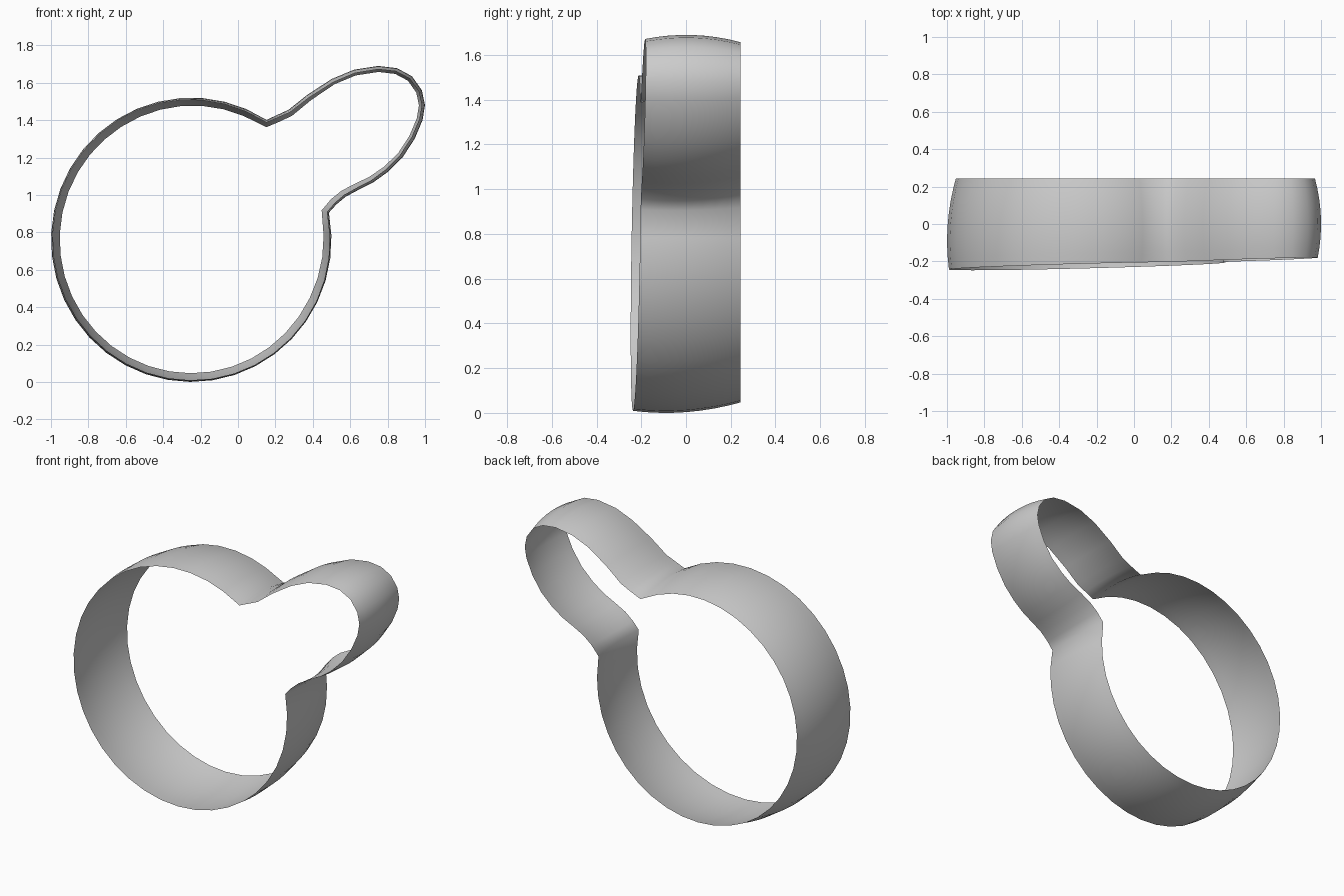
import bpy, bmesh, math
from mathutils import Vector

if "Cube" in bpy.data.objects:
    bpy.data.objects.remove(bpy.data.objects["Cube"])

# Centre outline in x/z: big round loop, then the small angled lobe
outline = []
N = 34
for i in range(N + 1):
    a = math.radians(57.5 + (371.0 - 57.5) * i / N)
    outline.append((-0.25 + 0.75 * math.cos(a), 0.76 + 0.76 * math.sin(a)))
outline += [(0.525, 0.948), (0.575, 0.99), (0.64, 1.025), (0.72, 1.065), (0.80, 1.122),
            (0.88, 1.20), (0.945, 1.30), (0.987, 1.40), (1.0, 1.48),
            (0.983, 1.56), (0.93, 1.635), (0.85, 1.678), (0.75, 1.69),
            (0.62, 1.67), (0.50, 1.62), (0.37, 1.535), (0.27, 1.455), (0.21, 1.428)]
pts = [Vector(p) for p in outline]
count = len(pts)


def inward(i):
    """Inward normal of the counter-clockwise outline."""
    d1 = (pts[i] - pts[i - 1]).normalized()
    d2 = (pts[(i + 1) % count] - pts[i]).normalized()
    t = (d1 + d2).normalized()
    return Vector((-t.y, t.x))


# Thin band: each row across the width is inset to give a barrel bulge
ROWS = 8
bm = bmesh.new()
rings = []
for i, p in enumerate(pts):
    n = inward(i)
    front = -0.2306 + 0.0256 * p.x + 0.0167 * p.y
    back = 0.243
    lobe = min(1, max(0, (p.x + p.y - 0.8) / 1.3))
    peak = -0.09 * (1 - lobe)
    k = 0.42 + 0.13 * lobe
    ring = []
    for j in range(ROWS + 1):
        y = front + (back - front) * j / ROWS
        q = p + n * (k * (y - peak) ** 2)
        ring.append(bm.verts.new((q.x, y, q.y)))
    rings.append(ring)
for i in range(count):
    a, b = rings[i], rings[(i + 1) % count]
    for j in range(ROWS):
        f = bm.faces.new((a[j], b[j], b[j + 1], a[j + 1]))
        f.smooth = True
bm.normal_update()

mesh = bpy.data.meshes.new("curved_band")
bm.to_mesh(mesh)
bm.free()
band = bpy.data.objects.new("curved_band", mesh)
bpy.context.collection.objects.link(band)
